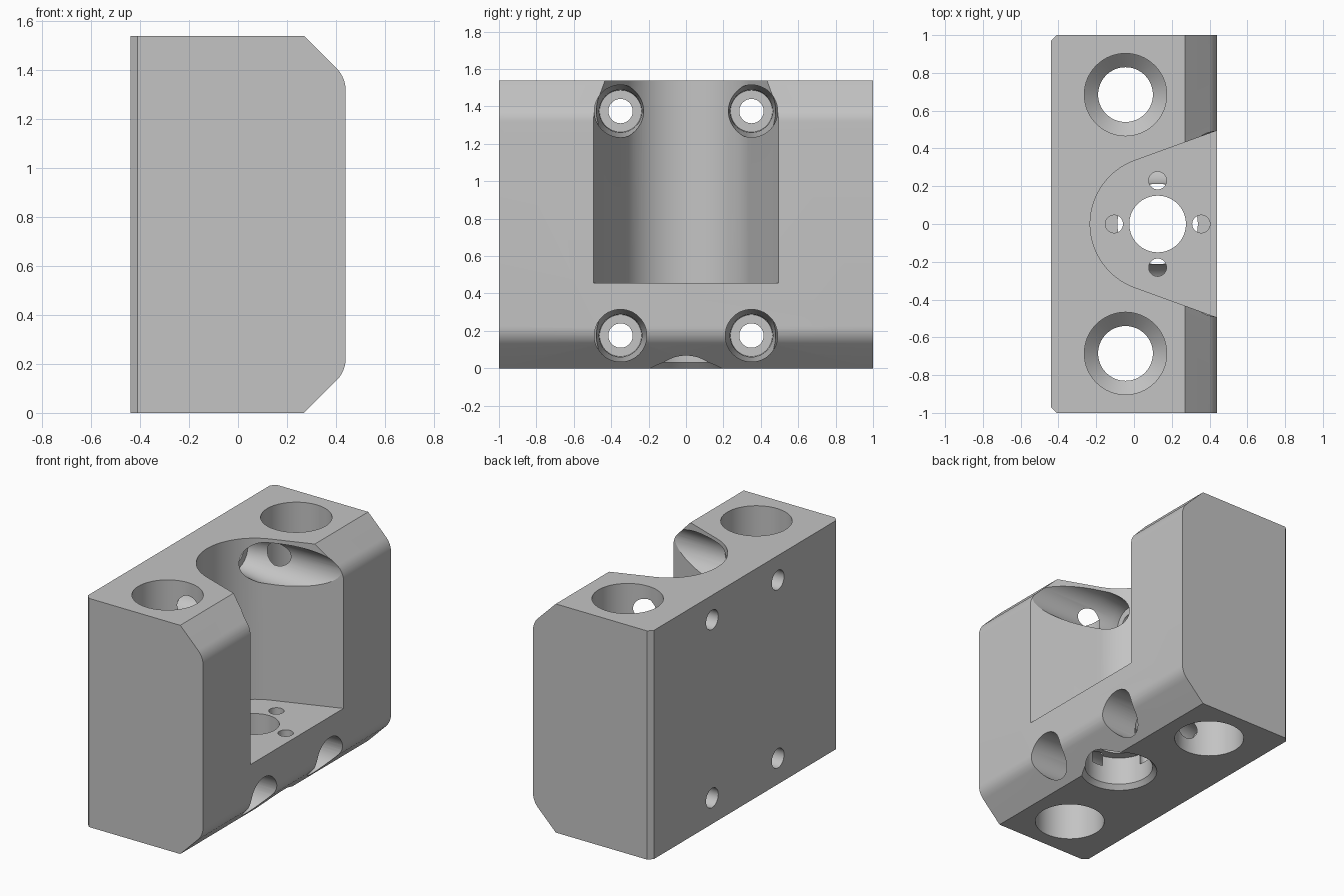
import bpy, bmesh, math
from mathutils import Matrix, Vector

cube = bpy.data.objects.get("Cube")
if cube:
    bpy.data.objects.remove(cube)

grey = bpy.data.materials.new("plain_grey")
grey.use_nodes = True
COLOUR = (0.55, 0.55, 0.55, 1)
grey.diffuse_color = COLOUR
grey.node_tree.nodes["Principled BSDF"].inputs["Base Color"].default_value = COLOUR


def finish(bm, name):
    bmesh.ops.recalc_face_normals(bm, faces=bm.faces)
    mesh = bpy.data.meshes.new(name)
    bm.to_mesh(mesh)
    bm.free()
    mesh.materials.append(grey)
    obj = bpy.data.objects.new(name, mesh)
    bpy.context.collection.objects.link(obj)
    return obj


def prism(points, depth):
    """Extrude a closed outline of 3D points along a vector."""
    bm = bmesh.new()
    face = bm.faces.new([bm.verts.new(p) for p in points])
    ext = bmesh.ops.extrude_face_region(bm, geom=[face])
    bmesh.ops.translate(bm, vec=depth, verts=[v for v in ext["geom"] if isinstance(v, bmesh.types.BMVert)])
    return bm


def bore(name, profile, x=0, y=0, z=0, along_x=False, sides=64):
    """Stepped round cutter from (radius, position along axis) pairs."""
    bm = bmesh.new()
    rings = [[bm.verts.new((r * math.cos(math.tau * i / sides), r * math.sin(math.tau * i / sides), h))
              for i in range(sides)] for r, h in profile]
    for a, b in zip(rings, rings[1:]):
        for i in range(sides):
            j = (i + 1) % sides
            bm.faces.new((a[i], a[j], b[j], b[i]))
    bm.faces.new(rings[0])
    bm.faces.new(rings[-1])
    turn = Matrix.Rotation(math.pi / 2, 4, "Y") if along_x else Matrix()
    bm.transform(Matrix.Translation((x, y, z)) @ turn)
    return finish(bm, name)


H = 1.54
X = 0.44

# Block: side profile with rounded chamfers, extruded along the length
R = 0.13
drop = 0.17 + R * math.tan(math.pi / 8)
corner = [(X - R + R * math.cos(a), drop - R * math.sin(a))
          for a in (math.pi / 4 * (1 - i / 8) for i in range(9))]
half = [(-X, 0), (0.27, 0)] + corner
outline = half + [(x, H - z) for x, z in reversed(half)]
bm = prism([(x, -1, z) for x, z in outline], Vector((0, 2, 0)))
back_edges = [e for e in bm.edges
              if all(v.co.x < -X + 0.001 for v in e.verts) and abs(e.verts[0].co.y - e.verts[1].co.y) < 0.01]
bmesh.ops.bevel(bm, geom=back_edges, offset=0.03, segments=1, affect="EDGES")
block = finish(bm, "mount_block")

# Open pocket: round back with flaring walls
CX, PR, flare = 0.125, 0.357, math.radians(20)
start, end = math.pi / 2 + flare, 1.5 * math.pi - flare
arc = [(CX + PR * math.cos(a), PR * math.sin(a))
       for a in (start + (end - start) * i / 48 for i in range(49))]
reach = 0.6
wide = arc[0][1] + (reach - arc[0][0]) * math.tan(flare)
pocket = [(reach, wide)] + arc + [(reach, -wide)]
cutters = [finish(prism([(x, y, 0.455) for x, y in pocket], Vector((0, 0, 1.5))), "pocket_cutter")]

# Centre hole with a chamfered counterbore underneath
cutters.append(bore("centre_bore", [(0.24, -0.1), (0.24, 0), (0.213, 0.03), (0.213, 0.22),
                                    (0.15, 0.22), (0.15, 0.6)], CX))

# Four small screw holes around the centre hole
for i in range(4):
    a = i * math.pi / 2
    cutters.append(bore("small_hole", [(0.047, 0.15), (0.047, 0.6)],
                        CX + 0.23 * math.cos(a), 0.23 * math.sin(a), sides=32))

for side in (-1, 1):
    # Vertical bores, necked in the middle
    cutters.append(bore("vertical_bore", [(0.218, -0.1), (0.218, 0.5), (0.145, 0.57), (0.145, 0.97),
                                          (0.218, 1.04), (0.218, 1.7)], -0.045, side * 0.685))
    # Stepped bolt holes through the block
    for z in (0.175, 1.375):
        cutters.append(bore("bolt_bore", [(0.065, -0.6), (0.065, -0.25), (0.112, -0.25), (0.115, -0.2),
                                          (0.14, -0.06), (0.14, 0.6)], 0, side * 0.35, z, True, 48))

# Cut everything out of the block
bpy.context.view_layer.objects.active = block
for cutter in cutters:
    mod = block.modifiers.new("cut", "BOOLEAN")
    mod.operation = "DIFFERENCE"
    mod.solver = "EXACT"
    mod.object = cutter
    bpy.ops.object.modifier_apply(modifier=mod.name)
    bpy.data.objects.remove(cutter)

bpy.ops.object.select_all(action="DESELECT")
block.select_set(True)
bpy.ops.object.shade_smooth_by_angle(angle=math.radians(20))
